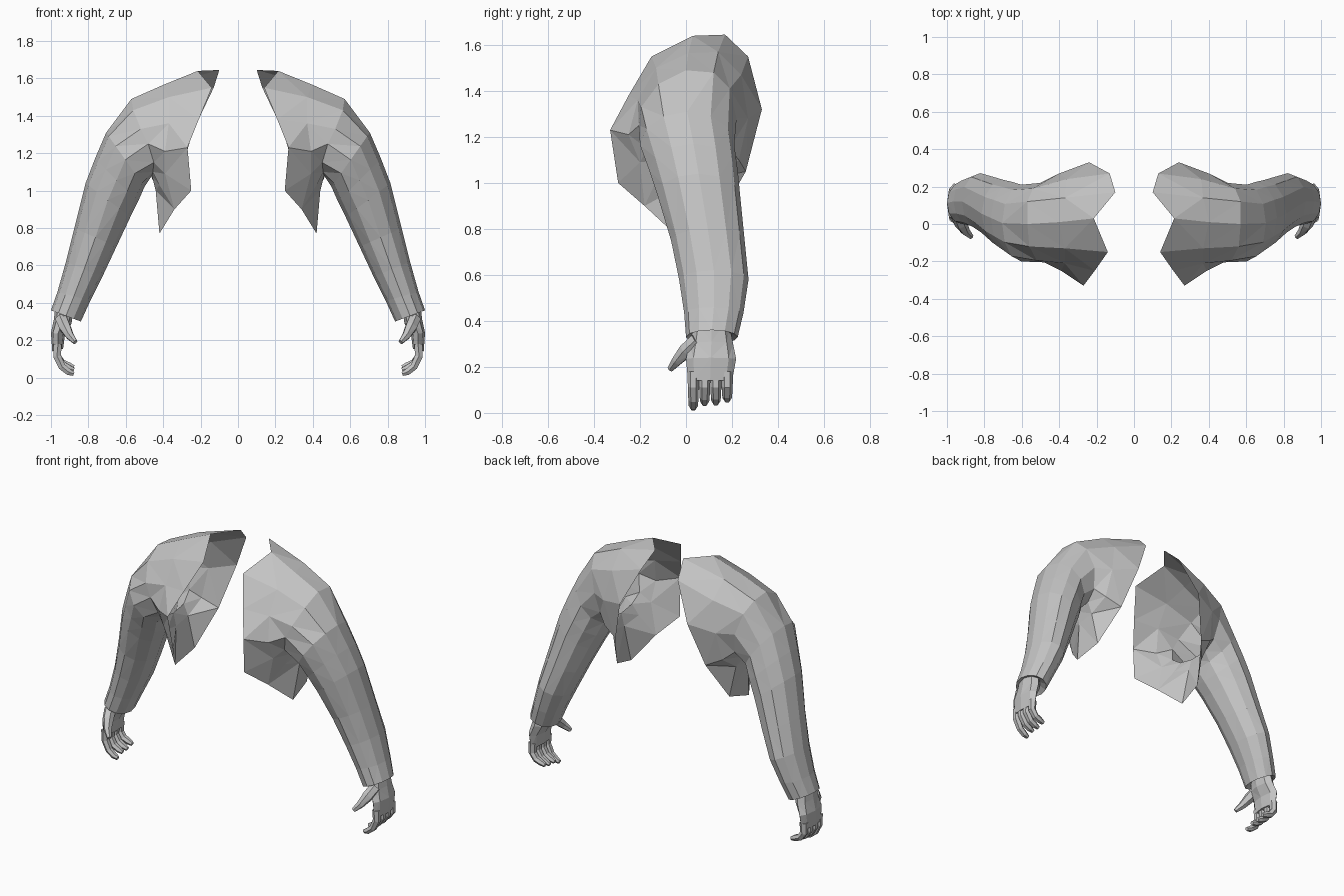
import bpy, bmesh, math
from mathutils import Vector

if "Cube" in bpy.data.objects:
    bpy.data.objects.remove(bpy.data.objects["Cube"])

grey = bpy.data.materials.new("light_grey")
grey.diffuse_color = (0.55, 0.55, 0.55, 1)
grey.use_nodes = True
grey.node_tree.nodes["Principled BSDF"].inputs["Base Color"].default_value = grey.diffuse_color


def oval(xo, zo, xi, zi, y0, y1, n):
    """Ring between an outer and an inner point, spanning y0..y1."""
    out = []
    for i in range(n):
        a = 2 * math.pi * i / n
        c, s = math.cos(a), math.sin(a)
        # slightly boxy oval so the widest span is kept
        out.append(((xo + xi) / 2 + (xo - xi) / 2 * c,
                    (y0 + y1) / 2 - (y1 - y0) / 2 * s,
                    (zo + zi) / 2 + (zo - zi) / 2 * c))
    return out


def loft(name, rings, closed=False):
    """Skin a list of equal rings and mirror the result to the other side."""
    bm = bmesh.new()
    rows = [[bm.verts.new(p) for p in r] for r in rings]
    n = len(rows[0])
    for a, b in zip(rows, rows[1:]):
        for i in range(n):
            j = (i + 1) % n
            bm.faces.new((a[i], a[j], b[j], b[i]))
    if closed:
        bm.faces.new(rows[0])
        bm.faces.new(rows[-1])
        bmesh.ops.recalc_face_normals(bm, faces=bm.faces)
    bmesh.ops.triangulate(bm, faces=bm.faces)
    me = bpy.data.meshes.new(name)
    bm.to_mesh(me)
    bm.free()
    me.materials.append(grey)
    ob = bpy.data.objects.new(name, me)
    bpy.context.collection.objects.link(ob)
    mod = ob.modifiers.new("mirror", 'MIRROR')
    mod.use_mirror_merge = False
    return ob


def tube(name, path, radii, wide, n=6):
    """Tapered digit along a path; 'wide' stretches it sideways."""
    pts = [Vector(p) for p in path]
    rings = []
    for k, p in enumerate(pts):
        d = (pts[min(k + 1, len(pts) - 1)] - pts[max(k - 1, 0)]).normalized()
        side = Vector((0, 1, 0))
        side = (side - d * side.dot(d)).normalized()
        up = d.cross(side)
        rings.append([p + side * math.cos(t) * radii[k] * wide + up * math.sin(t) * radii[k]
                      for t in (2 * math.pi * i / n for i in range(n))])
    return loft(name, rings, True)


# Jacket half: open edge (neck, chest, hem, back), then shoulder, then armhole
edge = [(.215, .03, 1.64), (.14, -.15, 1.55), (.21, -.25, 1.38), (.27, -.33, 1.23),
        (.25, -.295, 1.0), (.34, -.18, .9), (.42, -.04, .77), (.40, .13, .82),
        (.32, .26, 1.05), (.24, .33, 1.32), (.13, .27, 1.55), (.10, .17, 1.645)]
shoulder = [(.40, .01, 1.565), (.37, -.13, 1.50), (.37, -.21, 1.36), (.39, -.25, 1.21),
            (.39, -.20, 1.09), (.42, -.12, 1.03), (.44, 0, 1.0), (.44, .12, 1.02),
            (.42, .23, 1.1), (.40, .27, 1.28), (.36, .24, 1.47), (.37, .14, 1.57)]
armhole = [(.57, 0, 1.49), (.56, -.12, 1.43), (.52, -.195, 1.33), (.48, -.205, 1.25),
           (.45, -.17, 1.15), (.455, -.1, 1.10), (.46, 0, 1.08), (.47, .12, 1.09),
           (.48, .19, 1.15), (.50, .22, 1.28), (.54, .19, 1.41), (.57, .12, 1.48)]

# Sleeve sections: outer x, outer z, inner x, inner z, front y, back y
sleeve = [(.705, 1.31, .50, 1.02, -.20, .21),
          (.765, 1.17, .535, .94, -.16, .225),
          (.815, 1.04, .575, .86, -.125, .235),
          (.875, .80, .65, .70, -.065, .255),
          (.92, .62, .725, .54, -.03, .272),
          (.965, .46, .79, .41, -.008, .25),
          (1.0, .36, .84, .30, 0, .225),
          (.975, .365, .875, .335, .04, .18)]
loft("jacket_sleeve", [edge, shoulder, armhole] + [oval(*s, 12) for s in sleeve])

# Hand: palm from the wrist to the knuckles
palm = [(.975, .39, .88, .36, .03, .19),
        (.985, .31, .89, .29, .015, .205),
        (1.0, .24, .925, .23, 0, .218),
        (.993, .14, .935, .155, .008, .202)]
loft("palm", [oval(*p, 8) for p in palm], True)

# Four curled fingers
for i, drop in enumerate((0, .02, .022, .035)):
    y = .032 + i * .049
    path = [(.965, y, .18), (.967, y, .115), (.94, y, .058 + drop * .6),
            (.905, y, .03 + drop), (.878, y, .02 + drop)]
    tube("finger_%d" % (i + 1), path, (.026, .024, .022, .02, .013), 1.0)

# Thumb reaching forward and inward
tube("thumb", [(.945, .05, .315), (.925, 0, .27), (.90, -.04, .225), (.87, -.068, .19)],
     (.035, .034, .024, .014), 1.0)
